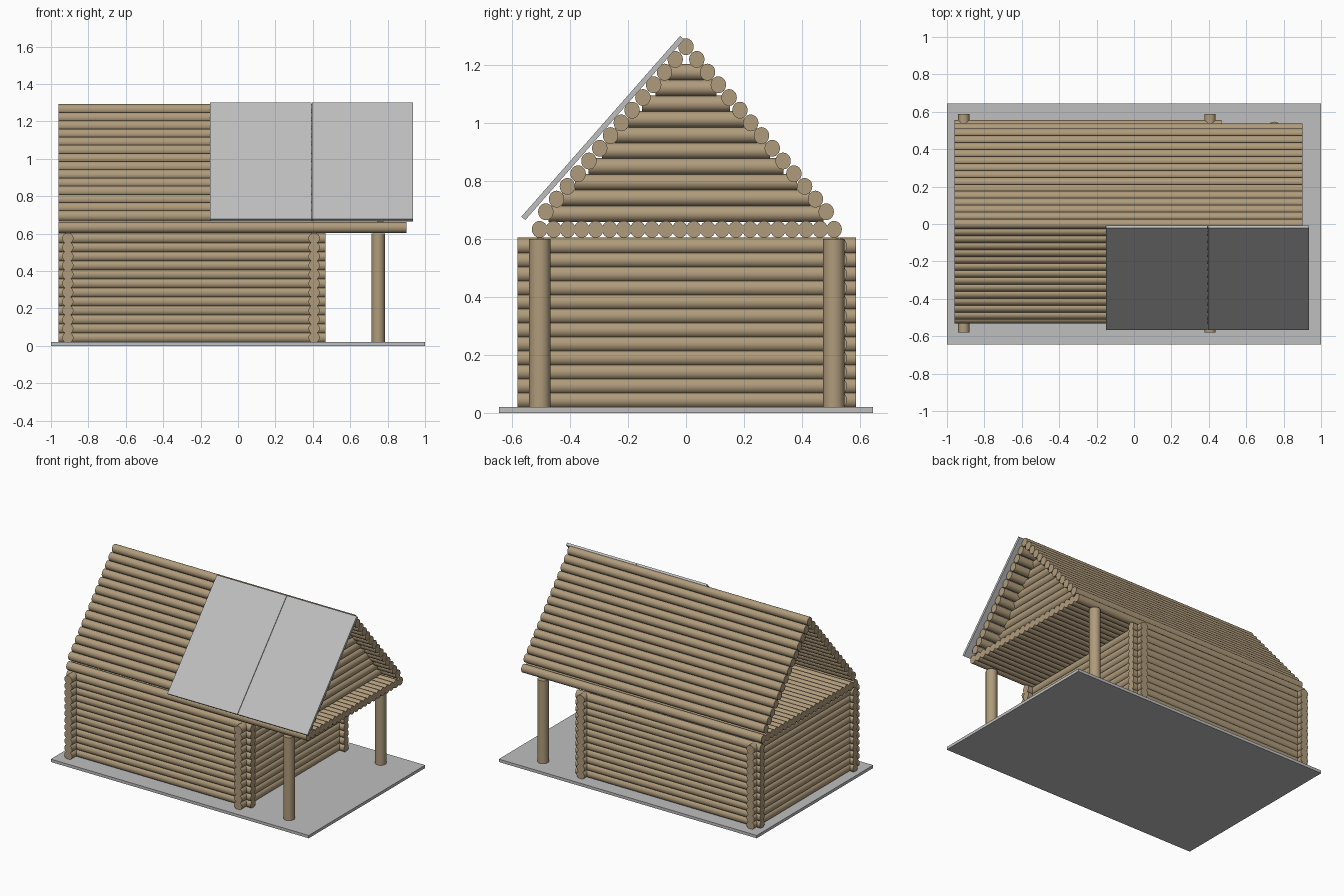
import bpy, bmesh, math
from mathutils import Matrix, Vector

if "Cube" in bpy.data.objects:
    bpy.data.objects.remove(bpy.data.objects["Cube"])


def material(name, rgb):
    m = bpy.data.materials.new(name)
    m.diffuse_color = (*rgb, 1)
    m.use_nodes = True
    m.node_tree.nodes["Principled BSDF"].inputs["Base Color"].default_value = m.diffuse_color
    return m


WOOD = material("tan wood", (0.43, 0.33, 0.20))
GREY = material("light grey", (0.52, 0.52, 0.52))


def make_object(name, bm, mat):
    mesh = bpy.data.meshes.new(name)
    bm.to_mesh(mesh)
    bm.free()
    mesh.materials.append(mat)
    obj = bpy.data.objects.new(name, mesh)
    bpy.context.collection.objects.link(obj)
    return obj


def logs(name, axis, items):
    """Round logs along one axis; items are (centre, length, radii on x, y, z)."""
    turn = {'X': Matrix.Rotation(math.pi / 2, 4, 'Y'),
            'Y': Matrix.Rotation(math.pi / 2, 4, 'X'),
            'Z': Matrix.Identity(4)}[axis]
    i = 'XYZ'.index(axis)
    bm = bmesh.new()
    for centre, length, radii in items:
        scale = list(radii)
        scale[i] = length
        bmesh.ops.create_cone(
            bm, cap_ends=True, segments=24, radius1=1, radius2=1, depth=1,
            matrix=Matrix.Translation(centre) @ Matrix.Diagonal((*scale, 1)) @ turn)
    for f in bm.faces:
        f.smooth = len(f.verts) == 4
        if not f.smooth:            # crisp rim around the log ends
            for e in f.edges:
                e.smooth = False
    return make_object(name, bm, WOOD)


def box(name, size, matrix):
    bm = bmesh.new()
    bmesh.ops.create_cube(bm, size=1, matrix=matrix @ Matrix.Diagonal((*size, 1)))
    return make_object(name, bm, GREY)


R = (0.030, 0.0265, 0.029)          # log radii
YC = 0.003                          # middle of the cabin in y

# ground slab
box("base_slab", (2, 1.29, 0.02), Matrix.Translation((0, 0, 0.01)))

# four log walls with crossing corners
rows = [0.044 + 0.0483 * i for i in range(12)]
for name, y in (("front_wall", -0.503), ("back_wall", 0.529)):
    logs(name, 'X', [((-0.246, y, z), 1.43, R) for z in rows])
for name, x in (("left_wall", -0.91), ("right_wall", 0.407)):
    logs(name, 'Y', [((x, YC, z), 1.168, R) for z in rows])

# porch posts
logs("porch_posts", 'Z',
     [((0.75, YC + s * 0.507, 0.31), 0.58, (0.036, 0.037, 1)) for s in (-1, 1)])

# ceiling logs
X_MID, X_LEN = -0.029, 1.862
logs("ceiling_logs", 'X',
     [((X_MID, YC - 0.508 + 1.016 * i / 21, 0.633), X_LEN, R) for i in range(22)])

# roof: ridge log and thirteen more down each slope
RIDGE = 1.263
DY, DZ = 0.0372, 0.0438
slope = [(0, RIDGE)] + [(s * DY * i, RIDGE - DZ * i)
                        for i in range(1, 14) for s in (-1, 1)]
logs("roof_logs", 'X', [((X_MID, y, z), X_LEN, R) for y, z in slope])

# porch gable, narrowing upward
gable = []
for i in range(10):
    z = 0.687 + 0.0542 * i
    half = (RIDGE - z) * DY / DZ - 0.015
    gable.append(((0.76, 0, z), 2 * half, R))
logs("porch_gable", 'Y', gable)

# two roof panels on the front slope
low, high = Vector((0, -0.561, 0.671)), Vector((0, -0.0135, 1.294))
run = high - low
tilt = Matrix.Rotation(math.atan2(run.z, run.y), 4, 'X')
for name, x0, x1 in (("roof_panel_left", -0.15, 0.392), ("roof_panel_right", 0.395, 0.935)):
    mid = (low + high) / 2
    mid.x = (x0 + x1) / 2
    box(name, (x1 - x0, run.length, 0.018), Matrix.Translation(mid) @ tilt)
